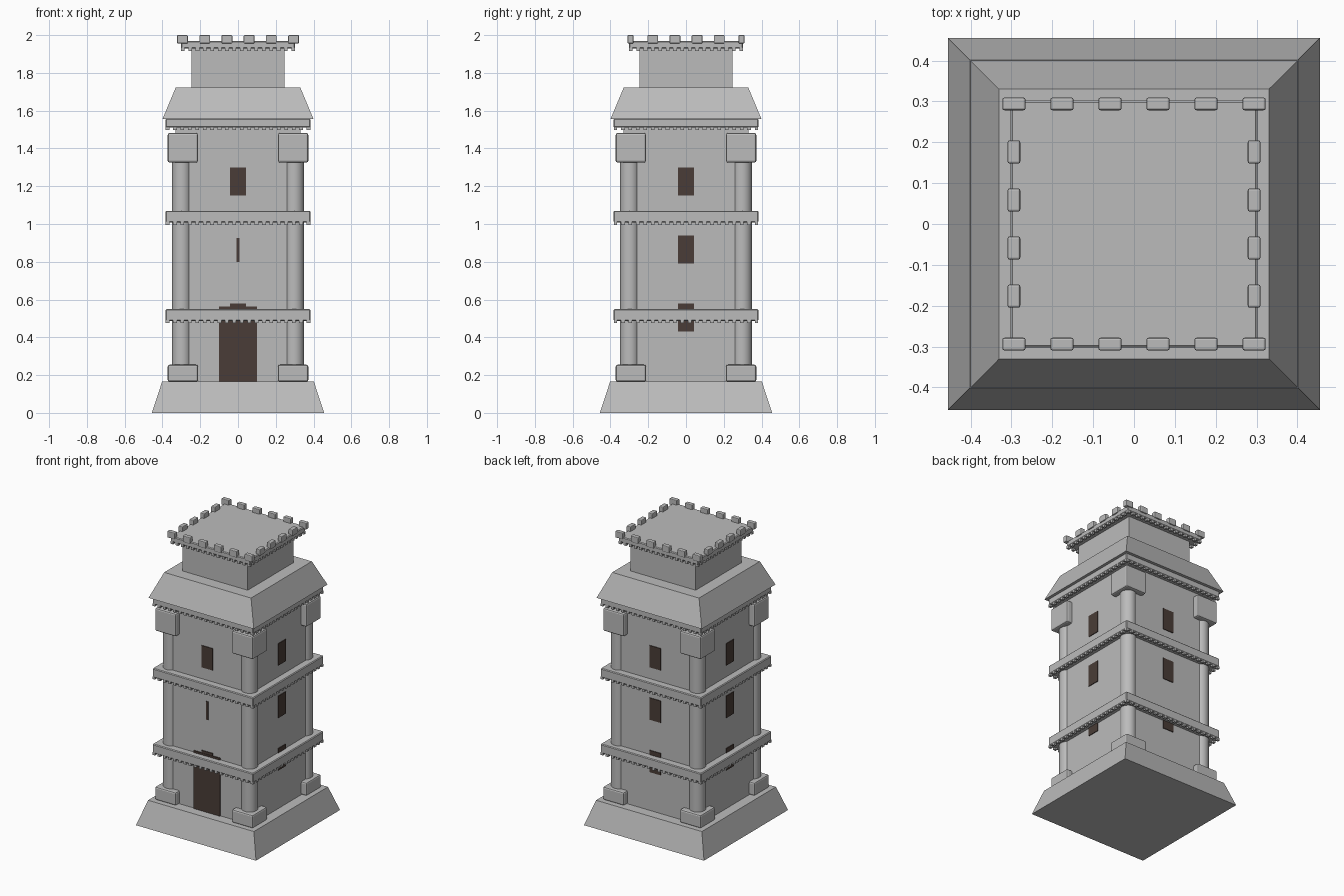
import bpy, bmesh, math
from mathutils import Matrix, Vector

if "Cube" in bpy.data.objects:
    bpy.data.objects.remove(bpy.data.objects["Cube"])


def material(name, rgb):
    m = bpy.data.materials.new(name)
    m.diffuse_color = (*rgb, 1)
    m.use_nodes = True
    m.node_tree.nodes["Principled BSDF"].inputs["Base Color"].default_value = m.diffuse_color
    return m


STONE = material("grey stone", (0.50, 0.50, 0.50))
WOOD = material("dark brown", (0.068, 0.046, 0.038))


def finish(name, bm, mat):
    bmesh.ops.recalc_face_normals(bm, faces=bm.faces)
    me = bpy.data.meshes.new(name)
    bm.to_mesh(me)
    bm.free()
    me.materials.append(mat)
    ob = bpy.data.objects.new(name, me)
    bpy.context.collection.objects.link(ob)
    return ob


def add_box(bm, c, s):
    bmesh.ops.create_cube(bm, size=1, matrix=Matrix.Translation(c) @ Matrix.Diagonal((*s, 1)))


def bevel(ob, width, segments=2):
    b = ob.modifiers.new("soft edges", "BEVEL")
    b.width, b.segments = width, segments
    b.limit_method = "ANGLE"


def frustum(name, low, high, z0, z1):
    """Square block whose half width changes from low to high."""
    bm = bmesh.new()
    rings = [[bm.verts.new((sx * h, sy * h, z)) for sx, sy in ((-1, -1), (1, -1), (1, 1), (-1, 1))]
             for h, z in ((low, z0), (high, z1))]
    for i in range(4):
        j = (i + 1) % 4
        bm.faces.new((rings[0][i], rings[0][j], rings[1][j], rings[1][i]))
    bm.faces.new(rings[0])
    bm.faces.new(rings[1])
    return finish(name, bm, STONE)


def ledge(name, half, z0, z1, teeth, drop):
    """Square ledge with a row of small teeth under every edge."""
    bm = bmesh.new()
    add_box(bm, (0, 0, (z0 + z1) / 2), (2 * half, 2 * half, z1 - z0))
    bevel(finish(name, bm, STONE), 0.005, 1)
    bm = bmesh.new()
    inset = half - 0.01
    step = 2 * inset / (teeth - 1)
    for i in range(teeth):
        t = -inset + i * step
        for s in (-1, 1):
            add_box(bm, (t, s * inset, z0 - drop / 2 + 0.002), (step * 0.5, 0.018, drop + 0.004))
            if 0 < i < teeth - 1:
                add_box(bm, (s * inset, t, z0 - drop / 2 + 0.002), (0.018, step * 0.5, drop + 0.004))
    finish(name + "_teeth", bm, STONE)


# Main masses
frustum("base", 0.456, 0.402, 0, 0.165)
WALL = 0.332
frustum("tower_walls", WALL, WALL, 0.165, 1.56)
frustum("roof_skirt", 0.40, 0.33, 1.555, 1.722)
frustum("upper_turret", 0.247, 0.247, 1.72, 1.94)

# Ledges between floors and at the top
for label, z0, z1 in (("lower", 0.487, 0.55), ("middle", 1.008, 1.07), ("upper", 1.51, 1.557)):
    ledge(label + "_ledge", 0.383, z0, z1, 20, 0.012)
ledge("turret_platform", 0.302, 1.93, 1.968, 16, 0.014)

# Corner columns with plinths and capitals
for i, (sx, sy) in enumerate(((-1, -1), (1, -1), (1, 1), (-1, 1))):
    bm = bmesh.new()
    bmesh.ops.create_cone(bm, cap_ends=True, segments=32, radius1=0.051, radius2=0.051, depth=1.15,
                          matrix=Matrix.Translation((sx * 0.298, sy * 0.298, 0.8)))
    col = finish("corner_column_%d" % i, bm, STONE)
    for p in col.data.polygons:
        p.use_smooth = abs(p.normal.z) < 0.5
    for label, z0, z1 in (("plinth", 0.165, 0.255), ("capital", 1.325, 1.482)):
        bm = bmesh.new()
        add_box(bm, (sx * 0.292, sy * 0.292, (z0 + z1) / 2), (0.16, 0.16, z1 - z0))
        bevel(finish("%s_%d" % (label, i), bm, STONE), 0.01)

# Battlement blocks around the platform, six per side sharing the corners
bm = bmesh.new()
for i in range(6):
    t = -0.294 + i * 0.1176
    for s in (-1, 1):
        add_box(bm, (t, s * 0.294, 1.978), (0.057, 0.031, 0.044))
        if 0 < i < 5:
            add_box(bm, (s * 0.294, t, 1.978), (0.031, 0.057, 0.044))
bevel(finish("battlements", bm, STONE), 0.005)

# Windows on every side, with a door and a narrow slit at the front
openings = []
for side in range(4):
    openings.append((side, "top_window", 0.042, 1.15, 1.30))
    openings.append((side, "low_window", 0.042, 0.43, 0.58))
    if side:
        openings.append((side, "middle_window", 0.042, 0.79, 0.94))
openings += [(0, "arrow_slit", 0.009, 0.80, 0.925), (0, "door", 0.10, 0.165, 0.563)]
for side, name, hw, z0, z1 in openings:
    bm = bmesh.new()
    thick = 0.008 if name == "door" else 0.006
    add_box(bm, (0, -WALL - thick / 2 + 0.001, (z0 + z1) / 2), (2 * hw, thick, z1 - z0))
    bm.transform(Matrix.Rotation(side * math.pi / 2, 4, "Z"))
    finish("%s_%d" % (name, side), bm, WOOD)
